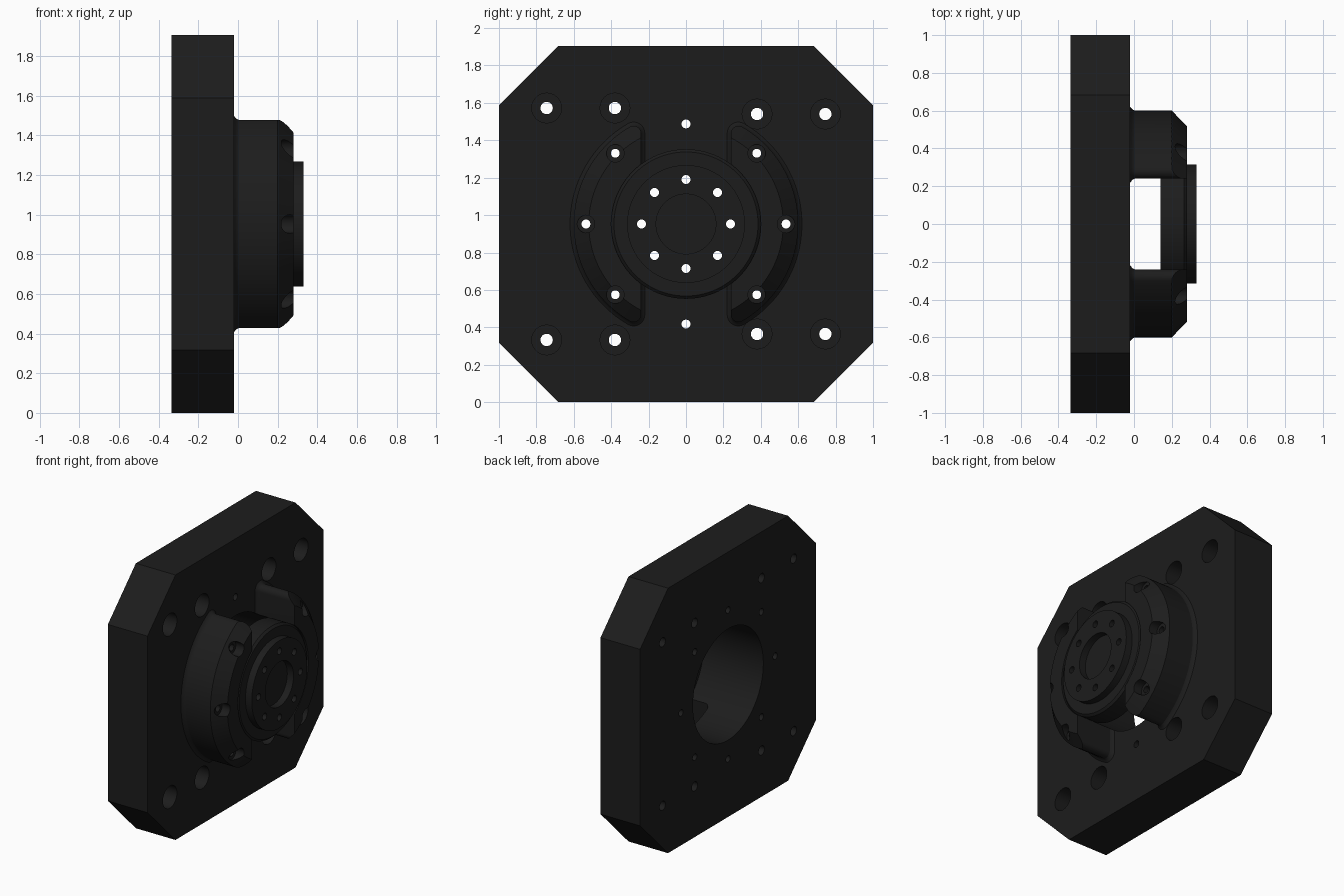
import bpy, bmesh, math
from math import sin, cos, pi, sqrt, radians

if "Cube" in bpy.data.objects:
    bpy.data.objects.remove(bpy.data.objects["Cube"], do_unlink=True)

CZ = 0.9525          # height of the hub axis
BACK, FACE, FRONT = -0.335, -0.02, 0.28
BORE, RIM, SLOT, BOLT_R = 0.40, 0.60, 0.24, 0.535

metal = bpy.data.materials.new("black_metal")
metal.use_nodes = True
colour = (0.012, 0.012, 0.012, 1)
metal.diffuse_color = colour
metal.node_tree.nodes["Principled BSDF"].inputs["Base Color"].default_value = colour


def finish(bm, name):
    bmesh.ops.remove_doubles(bm, verts=bm.verts, dist=1e-5)
    bmesh.ops.recalc_face_normals(bm, faces=bm.faces)
    mesh = bpy.data.meshes.new(name)
    bm.to_mesh(mesh)
    bm.free()
    mesh.materials.append(metal)
    obj = bpy.data.objects.new(name, mesh)
    bpy.context.collection.objects.link(obj)
    return obj


def revolve(bm, profile, y=0, z=CZ, seg=32):
    """Turn a closed (x, radius) profile around an axis along x."""
    rings = []
    for i in range(seg):
        a = 2 * pi * i / seg
        rings.append([bm.verts.new((x, y + r * cos(a), z + r * sin(a))) for x, r in profile])
    n = len(profile)
    for i in range(seg):
        p, q = rings[i], rings[(i + 1) % seg]
        for j in range(n):
            k = (j + 1) % n
            if profile[j][1] or profile[k][1]:
                corners = [p[j], p[k], q[k], q[j]]
                if not profile[j][1]:
                    corners.remove(q[j])
                if not profile[k][1]:
                    corners.remove(q[k])
                bm.faces.new(corners)


def rod(bm, x0, x1, r, y=0, z=CZ, seg=24):
    revolve(bm, [(x0, 0), (x0, r), (x1, r), (x1, 0)], y, z, seg)


def stepped_hole(bm, small, big, step, y, z):
    revolve(bm, [(-1, 0), (-1, small), (step, small), (step, big), (1, big), (1, 0)], y, z, 24)


def loft(bm, loops):
    rows = [[bm.verts.new(p) for p in loop] for loop in loops]
    n = len(rows[0])
    for a, b in zip(rows, rows[1:]):
        for i in range(n):
            bm.faces.new([a[i], a[(i + 1) % n], b[(i + 1) % n], b[i]])
    bm.faces.new(rows[0])
    bm.faces.new(rows[-1])


def boolean(obj, cutter, mode):
    cutter.hide_render = True
    mod = obj.modifiers.new(mode.lower(), 'BOOLEAN')
    mod.operation, mod.object, mod.solver = mode, cutter, 'EXACT'
    bpy.context.view_layer.objects.active = obj
    bpy.ops.object.modifier_apply(modifier=mod.name)
    bpy.data.objects.remove(cutter, do_unlink=True)


def smooth(obj):
    bpy.ops.object.select_all(action='DESELECT')
    obj.select_set(True)
    bpy.context.view_layer.objects.active = obj
    bpy.ops.object.shade_smooth_by_angle(angle=radians(25))


def polar(r, step):
    a = step * pi / 4
    return r * cos(a), CZ + r * sin(a)


# Mounting plate with clipped corners
H, W, C = CZ, 1.0, 0.318
octagon = []
for sy, sz in ((1, 1), (-1, 1), (-1, -1), (1, -1)):
    pair = [(sy * W, CZ + sz * (H - C)), (sy * (W - C), CZ + sz * H)]
    octagon += pair if sy * sz > 0 else pair[::-1]
bm = bmesh.new()
loft(bm, [[(x, y, z) for y, z in octagon] for x in (BACK, FACE)])
plate = finish(bm, "mounting_plate")

# Plate drilling: bore, hub screws and counterbored mounting holes
bm = bmesh.new()
rod(bm, -1, 1, BORE, seg=96)
for i in range(8):
    rod(bm, -1, 1, 0.024, *polar(BOLT_R, i))
for side, dz in ((-1, 0.62), (1, 0.588)):
    for y in (0.38, 0.745):
        for up in (-1, 1):
            stepped_hole(bm, 0.033, 0.08, -0.2, side * y, CZ + up * dz)
boolean(plate, finish(bm, "plate_drill"), 'DIFFERENCE')
smooth(plate)


def lobe_outline(x, d, side):
    """D shape with rounded tips, grown outward by d."""
    rr = 0.04
    cy = SLOT + rr
    cz = sqrt((RIM - rr) ** 2 - cy ** 2)
    tip = math.atan2(cz, cy)
    half = [(cy + (rr + d) * cos(pi + (tip - pi) * i / 10),
             cz + (rr + d) * sin(pi + (tip - pi) * i / 10)) for i in range(11)]
    arc = [((RIM + d) * cos(tip - 2 * tip * i / 48),
            (RIM + d) * sin(tip - 2 * tip * i / 48)) for i in range(1, 48)]
    pts = half + arc + [(y, -z) for y, z in reversed(half)]
    return [(x, side * y, CZ + z) for y, z in pts]


# Two hub lobes with a flared foot, chamfered rim and counterbored screws
for side, label in ((1, "left"), (-1, "right")):
    bm = bmesh.new()
    foot = [(FACE, 0.02), (-0.013, 0.012), (-0.006, 0.005), (0.004, 0), (0.35, 0)]
    loft(bm, [lobe_outline(x, d, side) for x, d in foot])
    lobe = finish(bm, label + "_hub_lobe")
    bm = bmesh.new()
    revolve(bm, [(-0.1, BORE), (-0.1, 0.7), (0.1, 0.7), (FRONT, 0.52), (FRONT, BORE)], seg=96)
    boolean(lobe, finish(bm, "rim_envelope"), 'INTERSECT')
    bm = bmesh.new()
    for i in (-1, 0, 1):
        y, z = polar(BOLT_R, i)
        stepped_hole(bm, 0.024, 0.047, 0.215, side * y, z)
    boolean(lobe, finish(bm, "lobe_drill"), 'DIFFERENCE')
    smooth(lobe)

# Hub disc with raised flange and shallow centre recess
bm = bmesh.new()
revolve(bm, [(0.14, 0), (0.14, BORE), (0.265, BORE), (FRONT, 0.385), (FRONT, 0.315),
             (0.33, 0.315), (0.33, 0.16), (0.28, 0.16), (0.28, 0)], seg=96)
disc = finish(bm, "hub_disc")
bm = bmesh.new()
for i in range(8):
    rod(bm, -1, 1, 0.024, *polar(0.238, i))
boolean(disc, finish(bm, "disc_drill"), 'DIFFERENCE')
smooth(disc)
